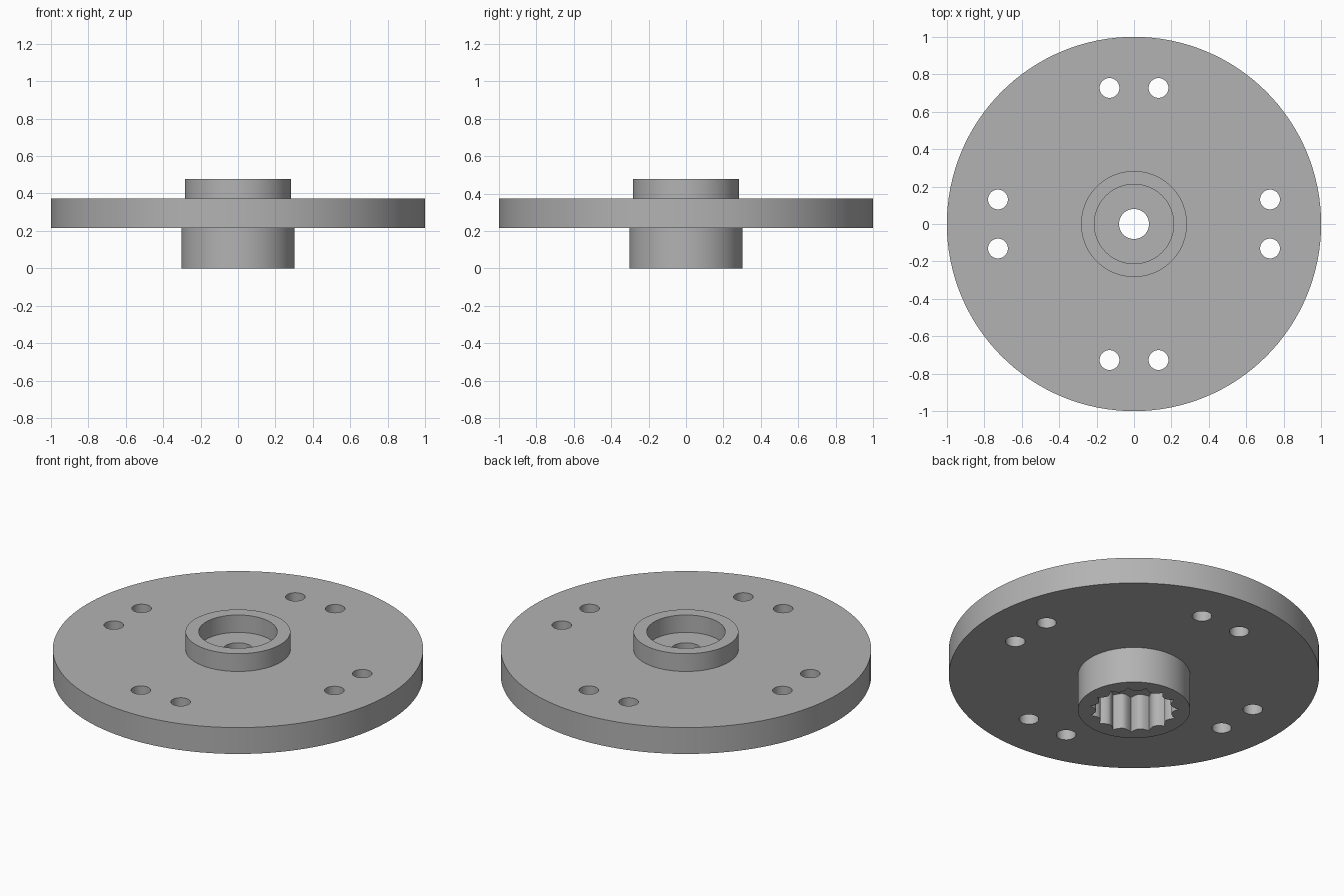
import bpy
import bmesh
from math import cos, sin, tau, radians

cube = bpy.data.objects.get("Cube")
if cube:
    bpy.data.objects.remove(cube, do_unlink=True)

SIDES = 128
PLATE_BOTTOM, PLATE_TOP = 0.215, 0.372
TEETH, ROOT_R, TIP_R = 15, 0.24, 0.205

grey = bpy.data.materials.new("plain grey")
grey.use_nodes = True
colour = (0.45, 0.45, 0.45, 1)
grey.diffuse_color = colour
grey.node_tree.nodes["Principled BSDF"].inputs["Base Color"].default_value = colour


def prism(name, outline, z0, z1):
    """Extrude a closed outline from z0 to z1."""
    bm = bmesh.new()
    face = bm.faces.new([bm.verts.new((x, y, z0)) for x, y in outline])
    grown = bmesh.ops.extrude_face_region(bm, geom=[face])["geom"]
    top = [v for v in grown if isinstance(v, bmesh.types.BMVert)]
    bmesh.ops.translate(bm, verts=top, vec=(0, 0, z1 - z0))
    bmesh.ops.recalc_face_normals(bm, faces=bm.faces)
    mesh = bpy.data.meshes.new(name)
    bm.to_mesh(mesh)
    bm.free()
    mesh.materials.append(grey)
    obj = bpy.data.objects.new(name, mesh)
    bpy.context.collection.objects.link(obj)
    return obj


def circle(radius, x=0, y=0, sides=SIDES):
    return [(x + radius * cos(tau * i / sides), y + radius * sin(tau * i / sides))
            for i in range(sides)]


def spline_outline(steps=8):
    """Pointed grooves joined by rounded teeth that bulge inwards."""
    points = []
    for i in range(TEETH * steps):
        phase = i % steps / steps
        r = ROOT_R - (ROOT_R - TIP_R) * sin(phase * tau / 2) ** 0.8
        a = tau * i / (TEETH * steps) + tau / 4
        points.append((r * cos(a), r * sin(a)))
    return points


def combine(target, tool, operation):
    mod = target.modifiers.new(operation.title(), "BOOLEAN")
    mod.operation, mod.solver, mod.object = operation, "EXACT", tool
    bpy.context.view_layer.objects.active = target
    bpy.ops.object.modifier_apply(modifier=mod.name)
    bpy.data.objects.remove(tool, do_unlink=True)


# Round plate with a boss on each side
hub = prism("flanged_hub", circle(1.0), PLATE_BOTTOM, PLATE_TOP)
combine(hub, prism("lower_boss", circle(0.303), 0, PLATE_BOTTOM + 0.05), "UNION")
combine(hub, prism("upper_collar", circle(0.283), PLATE_TOP - 0.05, 0.478), "UNION")

# Collar recess, splined socket and centre bore
combine(hub, prism("recess", circle(0.212), PLATE_TOP + 0.002, 0.6), "DIFFERENCE")
combine(hub, prism("socket", spline_outline(), -0.1, PLATE_BOTTOM), "DIFFERENCE")
combine(hub, prism("bore", circle(0.08, sides=64), -0.1, 0.6), "DIFFERENCE")

# Four pairs of bolt holes
for sx in (-1, 1):
    for sy in (-1, 1):
        for x, y in ((0.131, 0.727), (0.727, 0.131)):
            hole = prism("bolt_hole", circle(0.053, sx * x, sy * y, 48), 0, 0.6)
            combine(hub, hole, "DIFFERENCE")

# Smooth round walls, crisp edges
bpy.ops.object.select_all(action="DESELECT")
hub.select_set(True)
bpy.context.view_layer.objects.active = hub
bpy.ops.object.shade_smooth_by_angle(angle=radians(30))
